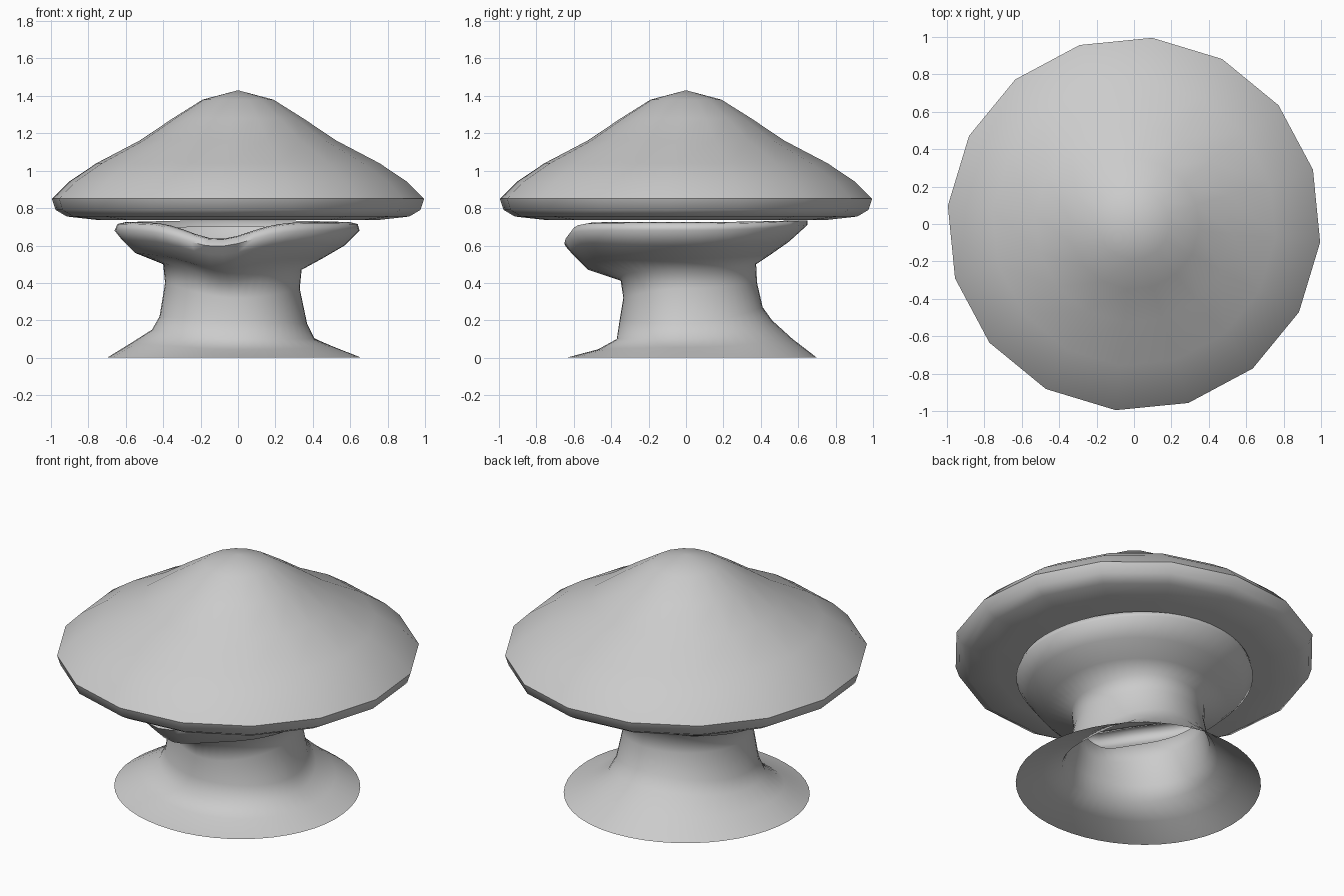
import bpy, bmesh, math

if "Cube" in bpy.data.objects:
    bpy.data.objects.remove(bpy.data.objects["Cube"])


def add_rings(name, rings, top=None, cap_bottom=False, angle=60):
    """Skin a stack of closed rings, listed from bottom to top."""
    bm = bmesh.new()
    loops = [[bm.verts.new(p) for p in ring] for ring in rings]
    n = len(loops[0])
    for a, b in zip(loops, loops[1:]):
        for i in range(n):
            j = (i + 1) % n
            bm.faces.new((a[i], a[j], b[j], b[i]))
    if top:
        tip = bm.verts.new(top)
        for i in range(n):
            bm.faces.new((loops[-1][i], loops[-1][(i + 1) % n], tip))
    if cap_bottom:
        bm.faces.new(loops[0][::-1])
    mesh = bpy.data.meshes.new(name)
    bm.to_mesh(mesh)
    bm.free()
    obj = bpy.data.objects.new(name, mesh)
    bpy.context.collection.objects.link(obj)
    bpy.ops.object.select_all(action='DESELECT')
    obj.select_set(True)
    bpy.context.view_layer.objects.active = obj
    bpy.ops.object.shade_smooth_by_angle(angle=math.radians(angle))
    return obj


# Mushroom cap: sixteen sided, flat underneath
cap_profile = [(0.76, 0.737), (0.92, 0.755), (0.98, 0.79), (1.0, 0.85),
               (0.91, 0.94), (0.76, 1.04), (0.53, 1.16), (0.35, 1.28), (0.19, 1.38)]
start = math.radians(-5.6)
cap_rings = [[(r * math.cos(start + math.tau * i / 16),
               r * math.sin(start + math.tau * i / 16), z) for i in range(16)]
             for r, z in cap_profile]
add_rings("mushroom_cap", cap_rings, top=(0, 0, 1.43), cap_bottom=True)

# Stem: radius and height of each ring towards right, back, left, front,
# then how strongly the notch in the front lip pulls it down
stem_profile = [
    ((.66, 0), (.70, 0), (.70, 0), (.64, 0), 0),
    ((.52, .055), (.57, .10), (.57, .08), (.47, .045), 0),
    ((.41, .10), (.46, .20), (.46, .15), (.37, .10), 0),
    ((.37, .18), (.41, .27), (.42, .22), (.355, .20), 0),
    ((.33, .37), (.38, .40), (.39, .40), (.335, .32), 0),
    ((.34, .47), (.375, .50), (.40, .50), (.35, .45), .04),
    ((.45, .53), (.45, .55), (.55, .56), (.53, .53), .06),
    ((.57, .60), (.55, .62), (.62, .63), (.61, .62), .07),
    ((.65, .68), (.65, .71), (.66, .68), (.65, .68), .085),
    ((.64, .715), (.65, .735), (.645, .715), (.62, .72), .09),
    ((.60, .725), (.61, .735), (.60, .725), (.58, .725), .09),
    ((.56, .69), (.57, .70), (.56, .69), (.54, .69), .09),
]


def stem_point(row, a):
    w = [max(0, math.cos(a - k * math.pi / 2)) ** 2 for k in range(4)]
    r = sum(w[k] * row[k][0] for k in range(4))
    z = sum(w[k] * row[k][1] for k in range(4))
    off = (a - math.radians(260) + math.pi) % math.tau - math.pi
    z -= row[4] * math.exp(-(off / math.radians(22)) ** 2)
    return (r * math.cos(a), r * math.sin(a), z)


stem_rings = [[stem_point(row, math.tau * i / 48) for i in range(48)]
              for row in stem_profile]
add_rings("mushroom_stem", stem_rings, angle=80)
